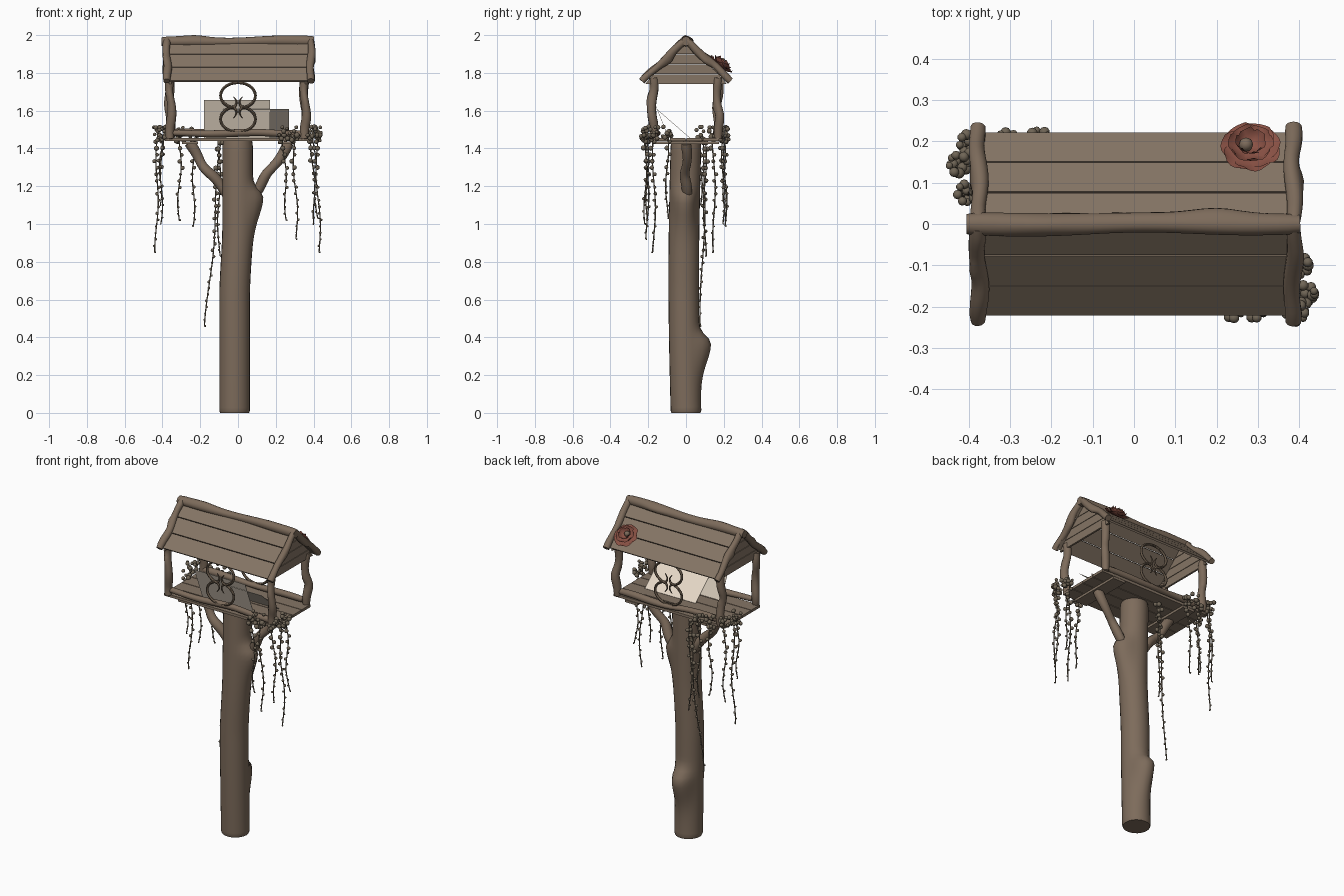
import bpy, bmesh, math, random
from mathutils import Vector as V, Matrix as M

if "Cube" in bpy.data.objects:
    bpy.data.objects.remove(bpy.data.objects["Cube"])

random.seed(4)
X, Y = V((1, 0, 0)), V((0, 1, 0))


def mat(name, c):
    m = bpy.data.materials.new(name)
    m.diffuse_color = (*c, 1)
    m.use_nodes = True
    m.node_tree.nodes["Principled BSDF"].inputs["Base Color"].default_value = m.diffuse_color
    return m


LOG = mat("log brown", (0.205, 0.148, 0.105))
BOARD = mat("board brown", (0.235, 0.178, 0.13))
IRON = mat("dark scroll", (0.13, 0.095, 0.065))
PEARL = mat("vine bead", (0.16, 0.13, 0.093))
ROSE = mat("rose red", (0.26, 0.085, 0.06))
CREAM = mat("cream panel", (0.78, 0.68, 0.56))


def finish(name, bm, m, angle=45):
    bmesh.ops.recalc_face_normals(bm, faces=bm.faces)
    me = bpy.data.meshes.new(name)
    bm.to_mesh(me)
    bm.free()
    me.materials.append(m)
    o = bpy.data.objects.new(name, me)
    bpy.context.collection.objects.link(o)
    bpy.context.view_layer.objects.active = o
    o.select_set(True)
    if angle:
        bpy.ops.object.shade_smooth_by_angle(angle=math.radians(angle))
    o.select_set(False)
    return o


def sweep(bm, pts, rad, sides):
    """Tube along pts; rad(t, angle) gives the radius."""
    pts = [V(p) for p in pts]
    n = len(pts)
    ref = X if abs((pts[-1] - pts[0]).normalized().y) > 0.6 else Y
    rings = []
    for i, p in enumerate(pts):
        t = (pts[min(i + 1, n - 1)] - pts[max(i - 1, 0)]).normalized()
        n1 = ref.cross(t).normalized()
        n2 = t.cross(n1)
        ring = []
        for k in range(sides):
            a = 2 * math.pi * k / sides
            ring.append(bm.verts.new(p + (n1 * math.cos(a) + n2 * math.sin(a)) * rad(i / (n - 1), a)))
        rings.append(ring)
    for r, s in zip(rings, rings[1:]):
        for k in range(sides):
            j = (k + 1) % sides
            bm.faces.new((r[k], r[j], s[j], s[k]))
    bm.faces.new(rings[0][::-1])
    bm.faces.new(rings[-1])


def log(name, a, b, r, wob=0.006, knots=(), n=14, sides=14):
    """Crooked log from a to b; knots are (t, angle, height)."""
    a, b = V(a), V(b)
    ph = [random.uniform(0, 6.28) for _ in range(3)]
    off = lambda t: V([wob * math.sin(7 * t + q) * math.sin(math.pi * t) for q in ph])

    def rad(t, ang):
        v = r * (1 + 0.08 * math.sin(9 * t + ph[0]) + 0.05 * math.sin(2 * ang + ph[1] + 4 * t))
        for kt, ka, h in knots:
            d = (ang - ka + math.pi) % (2 * math.pi) - math.pi
            v += h * math.exp(-((t - kt) / 0.09) ** 2 - (d / 0.6) ** 2)
        return v * (0.9 if t in (0, 1) else 1)
    bm = bmesh.new()
    sweep(bm, [a.lerp(b, i / n) + off(i / n) for i in range(n + 1)], rad, sides)
    return finish(name, bm, LOG, 60)


def box(name, c, size, rx=0, m=BOARD):
    bm = bmesh.new()
    bmesh.ops.create_cube(bm, size=1, matrix=M.Translation(c) @ M.Rotation(rx, 4, 'X') @ M.Diagonal((*size, 1)))
    return finish(name, bm, m, 0)


# Trunk with two branch stumps, gentle below and abrupt above
def trunk_rad(t, a):
    z, r = 1.44 * t, 0.081
    for kz, ka, h in ((1.15, 0, 0.055), (0.39, math.pi / 2, 0.06)):
        d = (a - ka + math.pi) % (2 * math.pi) - math.pi
        r += h * math.exp(-((z - kz) / (0.14 if z < kz else 0.05)) ** 2 - (d / 0.6) ** 2)
    return r * (0.95 if t in (0, 1) else 1)


bm = bmesh.new()
path = [(-0.018, 0, 0), (-0.018, 0, 0.012)]
for i in range(1, 48):
    z = 1.44 * i / 48
    s = min(1, max(0, (z - 0.6) / 0.4))
    path.append((-0.018 + 0.016 * s * s * (3 - 2 * s), -0.012 * math.sin(z * 2.2), z))
path += [(-0.002, 0, 1.44)]
sweep(bm, path, trunk_rad, 24)
finish("trunk", bm, LOG, 60)

# Braces and cross bars under the floor
log("brace_left", (-0.26, 0, 1.43), (-0.06, 0.005, 1.15), 0.026, 0.01)
log("brace_right", (0.27, 0, 1.43), (0.08, 0.005, 1.14), 0.026, 0.01)
for s in (-1, 1):
    box("cross_bar", (0.255 * s, 0.005, 1.43), (0.085, 0.34, 0.014))

# Floor planks
for i in range(4):
    box("floor_plank", (-0.005, -0.132 + 0.088 * i, 1.447), (0.765, 0.084, 0.016))

# Corner posts and side rails
for x in (-0.36, 0.353):
    for y in (-0.172, 0.17):
        log("corner_post", (x, y, 1.45), (x, y, 1.775), 0.023, 0.01,
            [(random.uniform(0.3, 0.7), random.uniform(0, 6), 0.01)])
for y in (-0.165, 0.165):
    log("side_rail", (-0.345, y, 1.483), (0.335, y, 1.477), 0.019, 0.006, [(0.5, 1.5, 0.004)], 20)

# Roof planks, three each side
slope = math.atan2(0.21, 0.22)
for s in (-1, 1):
    for i in range(3):
        d = 0.05 + 0.101 * i
        box("roof_plank", (0.005, s * d * math.cos(slope), 1.964 - d * math.sin(slope)),
            (0.765, 0.0975, 0.012), -s * slope)

# Rafter logs and ridge log
for x in (-0.377, 0.386):
    for s in (-1, 1):
        log("rafter_log", (x, s * 0.235, 1.757), (x, s * 0.005, 1.972), 0.02, 0.006,
            [(0.55, random.uniform(0, 6), 0.012)])
log("ridge_log", (-0.405, 0, 1.965), (0.402, 0, 1.968), 0.026, 0.004,
    [(0.75, math.pi / 2, 0.014), (0.22, math.pi, 0.008)], 28)

# Gable boards
levels = [1.742, 1.795, 1.848, 1.9, 1.95]
for x in (-0.358, 0.36):
    for z0, z1 in zip(levels, levels[1:]):
        bm = bmesh.new()
        w0, w1 = (min(0.215, (1.957 - z) / 0.955) for z in (z0, z1 - 0.003))
        f = bm.faces.new([bm.verts.new((x - 0.006, y, z)) for y, z in
                          ((-w0, z0), (w0, z0), (w1, z1 - 0.003), (-w1, z1 - 0.003))])
        g = bmesh.ops.extrude_face_region(bm, geom=[f])
        bmesh.ops.translate(bm, vec=(0.012, 0, 0), verts=[v for v in g["geom"] if isinstance(v, bmesh.types.BMVert)])
        finish("gable_board", bm, BOARD, 0)

# Scroll ornaments: two open rings with curled-in ends, front and back
for y in (-0.172, 0.172):
    bm = bmesh.new()
    for cz, up in ((1.68, 1), (1.555, -1)):
        for s in (-1, 1):
            pts = []
            for i in range(33):
                t = i / 32
                a = math.radians(90 - 165 * min(1, t / 0.75))
                px, pz, r = 0.092 * math.cos(a), 0.068 * math.sin(a), 0
                if t > 0.75:
                    u = (t - 0.75) / 0.25
                    px, pz = 0.024 - 0.016 * math.sin(u * math.pi), -0.0657 + 0.06 * u
                pts.append((s * px, y, cz + up * pz))
            sweep(bm, pts, lambda t, a: 0.0075 if t < 0.75 else 0.0075 - 0.02 * (t - 0.75), 8)
    finish("scroll_ornament", bm, IRON)


# Leaning cream panels inside
def panel(name, x0, x1, top, bot):
    a = V((0, *top)) - V((0, *bot))
    c = ((x0 + x1) / 2, (top[0] + bot[0]) / 2, (top[1] + bot[1]) / 2)
    box(name, c, (x1 - x0, a.length, 0.002), math.atan2(a.z, a.y), CREAM)


panel("panel_upright", -0.18, 0.17, (-0.172, 1.656), (-0.092, 1.456))
panel("panel_low", -0.08, 0.27, (-0.155, 1.608), (0.02, 1.456))

# Rose on the back roof slope: layered cupped petals and a bead centre
bm = bmesh.new()
for n, R, lift, base in ((7, 0.074, 0.012, 0), (6, 0.056, 0.022, 0.006), (5, 0.038, 0.026, 0.012)):
    for k in range(n):
        rot = M.Rotation(2 * math.pi * (k + R * 9) / n, 4, 'Z')
        grid = []
        for i in range(6):
            v = i / 5
            w = R * 0.62 * math.sin(math.pi * (0.12 + 0.68 * v))
            row = []
            for j in range(5):
                u = (j - 2) / 2
                row.append(bm.verts.new(rot @ V((u * w, R * v * (1 - 0.13 * u * u * v),
                           base + lift * v * v + 0.008 * u * u * v + 0.003 * u))))
            grid.append(row)
        for i in range(5):
            for j in range(4):
                bm.faces.new((grid[i][j], grid[i][j + 1], grid[i + 1][j + 1], grid[i + 1][j]))
tilt = M.Translation((0.283, 0.178, 1.835)) @ M.Rotation(-0.65, 4, 'X')
bm.transform(tilt)
finish("rose_petals", bm, ROSE, 60)
bm = bmesh.new()
bmesh.ops.create_uvsphere(bm, u_segments=12, v_segments=8, radius=0.017,
                          matrix=tilt @ M.Translation((-0.012, -0.005, 0.03)))
finish("rose_centre", bm, LOG)


# Hanging bead vines: thin stem with beads shrinking towards the tip
def bead(bm, p, r):
    bmesh.ops.create_icosphere(bm, subdivisions=2, radius=r, matrix=M.Translation(p))


def vine(name, top, end, cluster=True):
    top, end = V(top), V(end)
    bm = bmesh.new()
    n = max(8, int((top - end).length / 0.033))
    ph, pts = random.uniform(0, 6), []
    for i in range(n + 1):
        t = i / n
        p = top.lerp(end, t) + V((math.sin(8 * t + ph), math.cos(7 * t + ph), 0)) * 0.008
        pts.append(p)
        r = 0.013 - 0.008 * t
        a = i * 2.4
        bead(bm, p + V((math.cos(a), math.sin(a), 0)) * r * 0.8, r * random.uniform(0.8, 1.15))
    sweep(bm, pts, lambda t, a: 0.0035, 5)
    for k in range(9 if cluster else 0):
        a = k * 2.4
        bead(bm, top + V((math.cos(a) * 0.022, math.sin(a) * 0.022, random.uniform(-0.03, 0.045))),
             random.uniform(0.009, 0.014))
    finish(name, bm, PEARL, 60)


for x, y, z in ((-0.43, 0.15, 0.85), (-0.41, 0.08, 1.1), (-0.405, 0.2, 1.0),
                (-0.31, 0.205, 1.02), (-0.235, 0.21, 0.99)):
    vine("back_left_vine", (x + 0.005, y - 0.005, 1.47), (x - 0.003, y, z))
for x, y, z in ((0.41, -0.1, 1.03), (0.425, -0.17, 0.85), (0.4, -0.215, 1.0),
                (0.305, -0.205, 0.92), (0.25, -0.205, 1.02)):
    vine("front_right_vine", (x - 0.01, y, 1.47), (x + 0.008, y, z))
vine("long_trunk_vine", (-0.09, 0.1, 1.43), (-0.17, 0.08, 0.46), False)
vine("short_trunk_vine", (-0.1, 0.1, 1.43), (-0.1, 0.1, 0.83), False)
